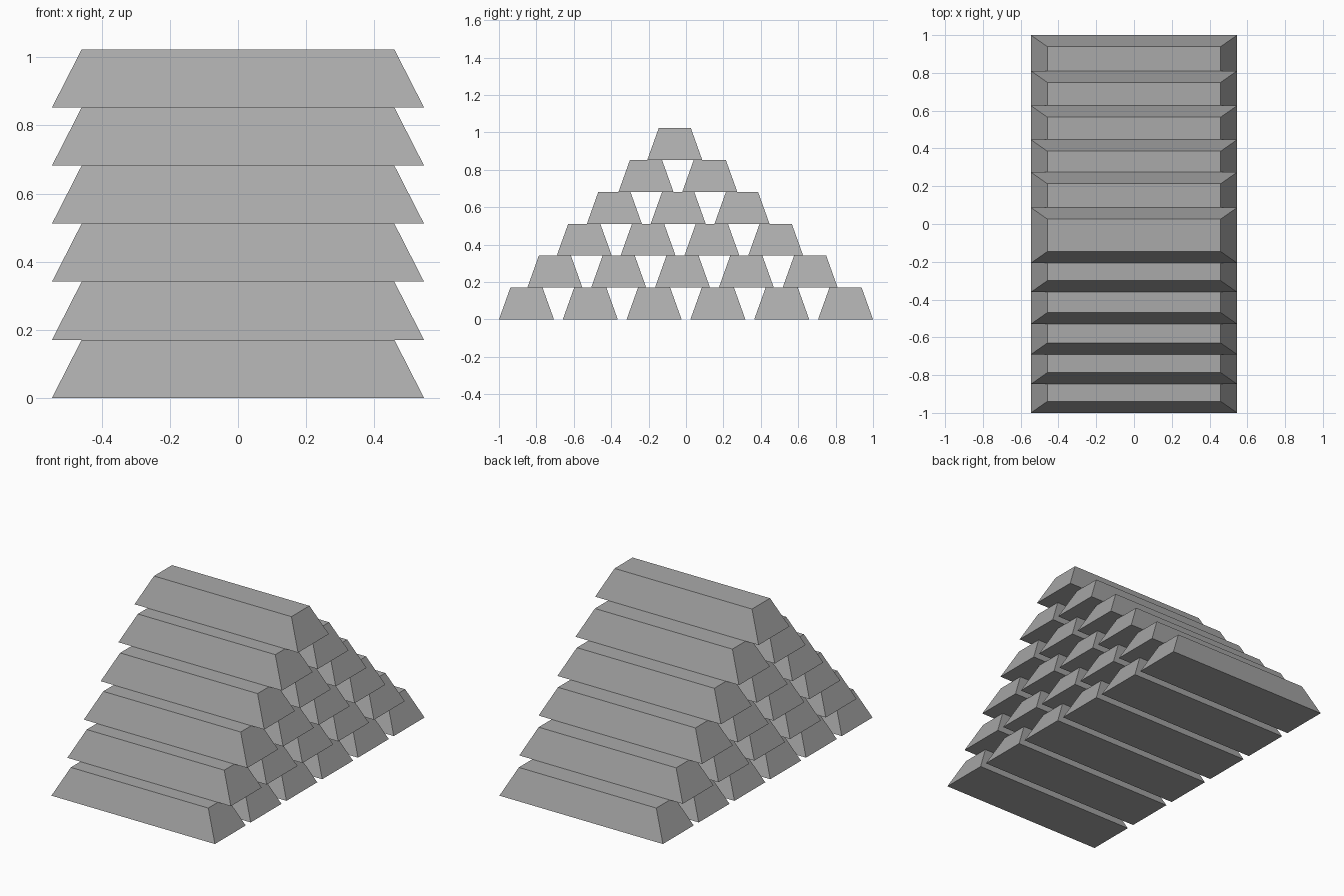
import bpy
import bmesh

cube = bpy.data.objects.get("Cube")
if cube:
    bpy.data.objects.remove(cube, do_unlink=True)

# Bar proportions and stacking distances
LENGTH, WIDTH, HEIGHT = 1.092, 0.294, 0.1705
TOP_LENGTH, TOP_WIDTH = 0.918, 0.172
PITCH = 0.3412
ROW_STARTS = [-1.0, -0.848, -0.691, -0.53, -0.361, -0.207]

grey = bpy.data.materials.new("metal grey")
grey.use_nodes = True
colour = (0.4, 0.4, 0.4, 1)
grey.diffuse_color = colour
grey.node_tree.nodes["Principled BSDF"].inputs["Base Color"].default_value = colour


def make_bar_mesh():
    """Tapered bar resting on z = 0, centred in x and y."""
    bm = bmesh.new()
    bmesh.ops.create_cube(bm, size=1)
    for v in bm.verts:
        top = v.co.z > 0
        v.co.x *= TOP_LENGTH if top else LENGTH
        v.co.y *= TOP_WIDTH if top else WIDTH
        v.co.z = HEIGHT if top else 0
    mesh = bpy.data.meshes.new("bar")
    bm.to_mesh(mesh)
    bm.free()
    mesh.materials.append(grey)
    return mesh


# Pyramid stack: each row holds one bar fewer than the row below
bar_mesh = make_bar_mesh()
for row, start in enumerate(ROW_STARTS):
    for i in range(len(ROW_STARTS) - row):
        bar = bpy.data.objects.new(f"bar_row_{row + 1}_{i + 1}", bar_mesh)
        bar.location = (0, start + WIDTH / 2 + i * PITCH, row * HEIGHT)
        bpy.context.collection.objects.link(bar)
